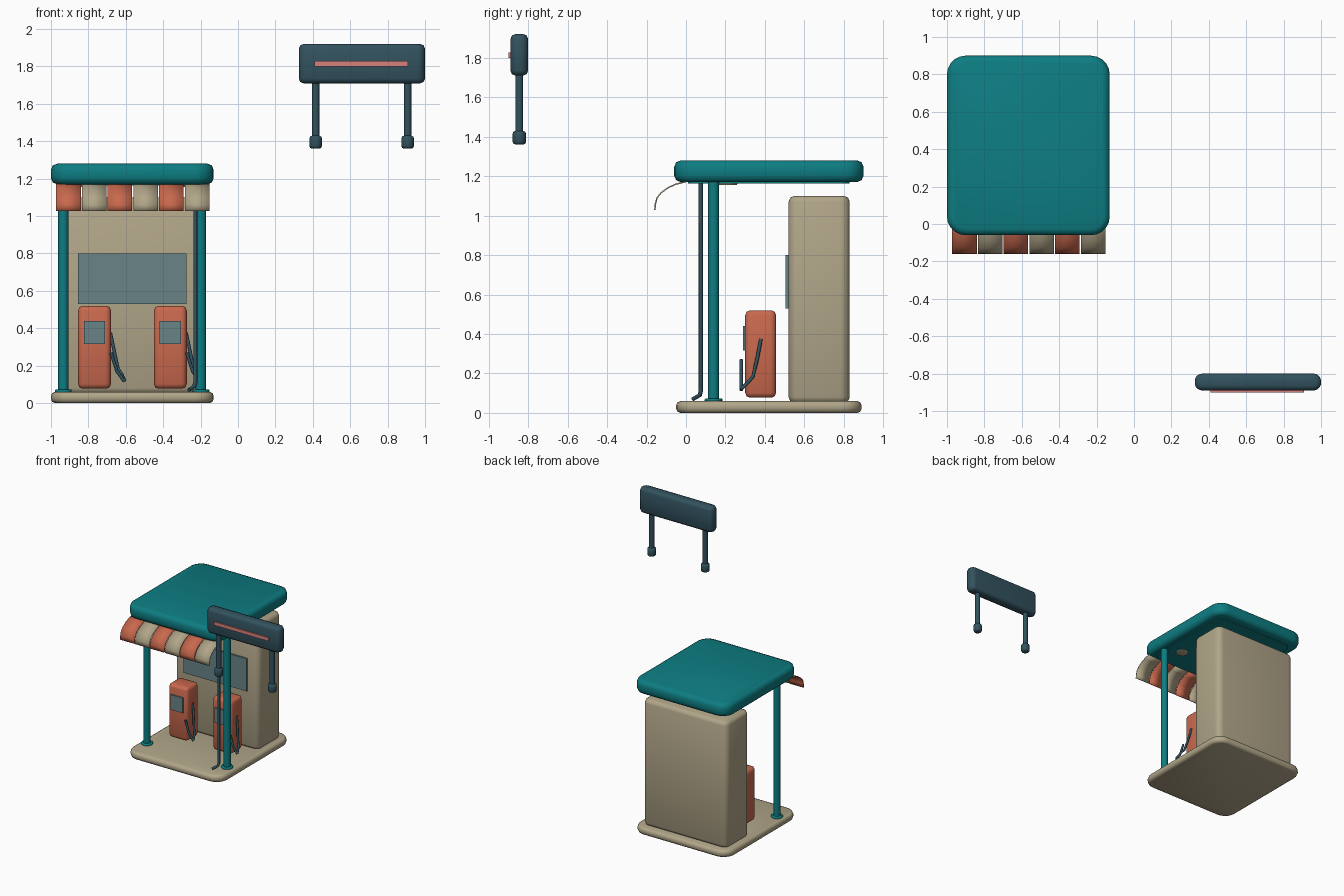
import bpy
import bmesh
import math
from mathutils import Matrix, Vector

cube = bpy.data.objects.get("Cube")
if cube:
    bpy.data.objects.remove(cube, do_unlink=True)


def material(name, rgb):
    mat = bpy.data.materials.new(name)
    mat.use_nodes = True
    mat.diffuse_color = (*rgb, 1)
    mat.node_tree.nodes["Principled BSDF"].inputs["Base Color"].default_value = (*rgb, 1)
    return mat


teal = material("teal", (0.004, 0.205, 0.223))
beige = material("beige", (0.44, 0.38, 0.25))
orange = material("burnt orange", (0.58, 0.14, 0.075))
slate = material("slate", (0.032, 0.084, 0.112))
glass = material("grey glass", (0.14, 0.23, 0.245))
pink = material("pink", (0.68, 0.22, 0.2))


def finish(bm, name, mats, angle=50):
    """Turn a bmesh into a smooth shaded object with sharp hard edges."""
    bmesh.ops.recalc_face_normals(bm, faces=bm.faces[:])
    mesh = bpy.data.meshes.new(name)
    bm.to_mesh(mesh)
    bm.free()
    for mat in mats:
        mesh.materials.append(mat)
    for poly in mesh.polygons:
        poly.use_smooth = True
    mesh.set_sharp_from_angle(angle=math.radians(angle))
    obj = bpy.data.objects.new(name, mesh)
    bpy.context.collection.objects.link(obj)
    return obj


def level_edges(bm):
    return [e for e in bm.edges if abs(e.verts[0].co.z - e.verts[1].co.z) < 1e-4]


def slab(name, xs, ys, zs, mat, corner=0, rim=0):
    """Box with rounded upright corners and chamfered top and bottom rims."""
    lo, hi = Vector((xs[0], ys[0], zs[0])), Vector((xs[1], ys[1], zs[1]))
    bm = bmesh.new()
    bmesh.ops.create_cube(bm, size=1,
                          matrix=Matrix.LocRotScale((lo + hi) / 2, None, hi - lo))
    if corner:
        level = set(level_edges(bm))
        upright = [e for e in bm.edges if e not in level]
        bmesh.ops.bevel(bm, geom=upright, offset=corner, segments=5,
                        profile=0.5, affect='EDGES')
    if rim:
        bmesh.ops.bevel(bm, geom=level_edges(bm), offset=rim, segments=2,
                        profile=0.5, affect='EDGES')
    return finish(bm, name, [mat])


def cylinder(name, x, y, zs, radius, mat, rim=0, sides=16):
    bm = bmesh.new()
    bmesh.ops.create_cone(bm, cap_ends=True, segments=sides, radius1=radius,
                          radius2=radius, depth=zs[1] - zs[0],
                          matrix=Matrix.Translation((x, y, sum(zs) / 2)))
    if rim:
        bmesh.ops.bevel(bm, geom=level_edges(bm), offset=rim, segments=2,
                        profile=0.5, affect='EDGES')
    return finish(bm, name, [mat])


def tube(name, points, radius, mat):
    curve = bpy.data.curves.new(name, 'CURVE')
    curve.dimensions = '3D'
    curve.bevel_depth = radius
    curve.bevel_resolution = 2
    curve.use_fill_caps = True
    spline = curve.splines.new('POLY')
    spline.points.add(len(points) - 1)
    for p, co in zip(spline.points, points):
        p.co = (*co, 1)
    spline.use_smooth = True
    curve.materials.append(mat)
    obj = bpy.data.objects.new(name, curve)
    bpy.context.collection.objects.link(obj)
    return obj


# Ground slab, kiosk and canopy
slab("base_slab", (-1, -0.13), (-0.05, 0.89), (0, 0.06), beige, 0.1, 0.022)
slab("kiosk", (-0.95, -0.18), (0.52, 0.83), (0.05, 1.10), beige, 0.05, 0.03)
slab("kiosk_window", (-0.855, -0.275), (0.505, 0.53), (0.53, 0.80), glass)
slab("canopy", (-1, -0.13), (-0.06, 0.90), (1.17, 1.28), teal, 0.1, 0.033)
slab("canopy_ceiling", (-0.93, -0.2), (0.01, 0.83), (1.163, 1.18), teal, 0.06)

# Posts with flanges, and ceiling lamps
for side, x, lamp_x in (("right", -0.934, -0.81), ("left", -0.198, -0.32)):
    cylinder(side + "_post", x, 0.14, (0.05, 1.18), 0.028, teal)
    cylinder(side + "_post_flange", x, 0.14, (0.055, 0.073), 0.045, teal, 0.006)
    cylinder(side + "_ceiling_lamp", lamp_x, 0.21, (1.155, 1.175), 0.05, beige, 0.005, 8)

# Drain pipe beside the left post
tube("drain_pipe", [(-0.228, 0.075, 1.17), (-0.228, 0.075, 0.11), (-0.234, 0.07, 0.09),
                    (-0.262, 0.035, 0.07)], 0.011, slate)

# Striped awning: curved strips in alternating colours
profile = [(0.0, 1.172), (-0.05, 1.16), (-0.09, 1.142), (-0.125, 1.117),
           (-0.147, 1.09), (-0.155, 1.06), (-0.158, 1.028)]
stripes, left_end, right_end, gap = 6, -0.15, -0.975, 0.003
pitch = (left_end - right_end) / stripes
bm = bmesh.new()
for i in range(stripes):
    x0 = right_end + i * pitch + gap
    x1 = x0 + pitch - 2 * gap
    rows = [[bm.verts.new((x, y, z)) for x in (x0, x1)] for y, z in profile]
    for a, b in zip(rows, rows[1:]):
        bm.faces.new((a[0], a[1], b[1], b[0])).material_index = i % 2
awning = finish(bm, "awning", [orange, beige])
thick = awning.modifiers.new("thickness", 'SOLIDIFY')
thick.thickness = 0.007
thick.offset = 0

# Fuel pumps with display and hose
for side, x in (("right", -0.767), ("left", -0.362)):
    slab(side + "_pump", (x - 0.088, x + 0.088), (0.30, 0.457), (0.077, 0.52),
         orange, 0.03, 0.025)
    slab(side + "_pump_display", (x - 0.057, x + 0.057), (0.288, 0.31), (0.315, 0.44), glass)
    hose = [(0.085, 0.38, 0.375), (0.105, 0.362, 0.28), (0.125, 0.34, 0.185),
            (0.145, 0.315, 0.155), (0.16, 0.28, 0.12)]
    tube(side + "_pump_hose", [(x + dx, y, z) for dx, y, z in hose], 0.009, slate)
    tube(side + "_pump_nozzle", [(x + 0.16, 0.28, 0.115), (x + 0.12, 0.28, 0.17),
                                 (x + 0.088, 0.28, 0.27)], 0.009, slate)

# Raised sign on two footed legs
slab("sign_board", (0.325, 1.0), (-0.89, -0.80), (1.71, 1.92), slate, 0.04, 0.025)
slab("sign_stripe", (0.41, 0.91), (-0.9, -0.885), (1.80, 1.828), pink)
for side, x in (("right", 0.415), ("left", 0.907)):
    cylinder(side + "_sign_leg", x, -0.845, (1.40, 1.73), 0.02, slate)
    cylinder(side + "_sign_foot", x, -0.845, (1.36, 1.43), 0.034, slate, 0.015)
